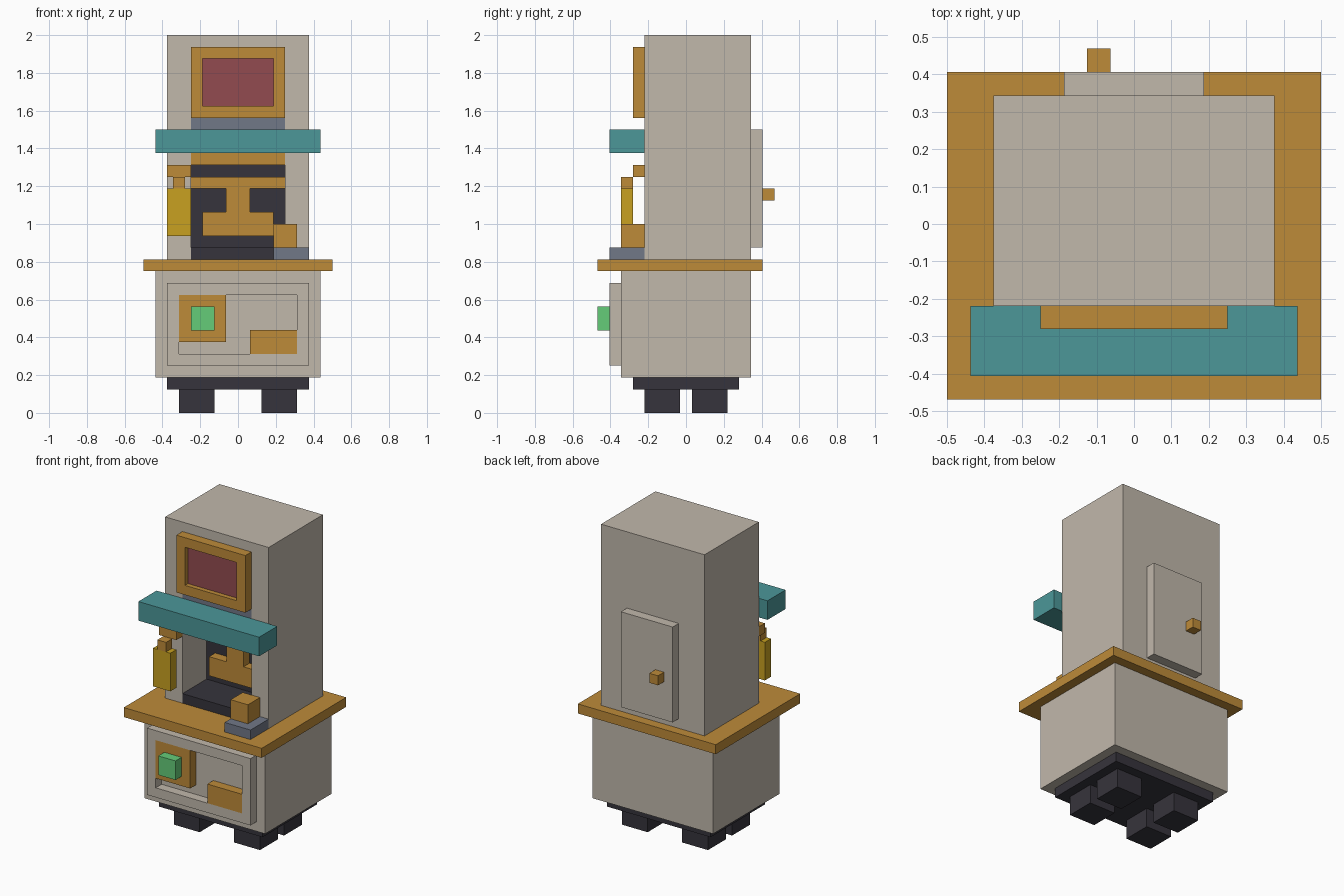
import bpy
import bmesh
from mathutils import Vector

U = 1 / 16  # the model sits on a grid of 1/16 unit

if "Cube" in bpy.data.objects:
    bpy.data.objects.remove(bpy.data.objects["Cube"], do_unlink=True)


def linear(c):
    c /= 255
    return c / 12.92 if c <= 0.04045 else ((c + 0.055) / 1.055) ** 2.4


def make_material(name, rgb):
    colour = [linear(c) for c in rgb] + [1]
    mat = bpy.data.materials.new(name)
    mat.use_nodes = True
    mat.diffuse_color = colour
    mat.node_tree.nodes["Principled BSDF"].inputs["Base Color"].default_value = colour
    return mat


beige = make_material("warm beige", (193, 184, 171))
wood = make_material("orange wood", (190, 139, 57))
teal = make_material("teal", (76, 151, 153))
dark = make_material("charcoal", (54, 52, 60))
steel = make_material("blue grey", (113, 120, 135))
red = make_material("dull red", (146, 75, 80))
yellow = make_material("mustard", (200, 161, 33))
green = make_material("green", (101, 204, 121))


def box(name, mat, x, y, z, recess=None):
    """Box from grid ranges; recess = (x range, z range, depth, floor material) cut in its front."""
    bm = bmesh.new()
    bmesh.ops.create_cube(bm, size=1)
    for v in bm.verts:
        v.co = Vector([r[int(c > 0)] for c, r in zip(v.co, (x, y, z))])
    mesh = bpy.data.meshes.new(name)
    mesh.materials.append(mat)
    if recess:
        rx, rz, depth, floor_mat = recess
        mesh.materials.append(floor_mat)
        bm.normal_update()
        front = min(bm.faces, key=lambda f: f.calc_center_median().y)
        bmesh.ops.inset_individual(bm, faces=[front], thickness=0.2)
        mid = front.calc_center_median()
        for v in front.verts:
            v.co.x = rx[int(v.co.x > mid.x)]
            v.co.z = rz[int(v.co.z > mid.z)]
        bmesh.ops.inset_individual(bm, faces=[front], thickness=0)
        for v in front.verts:
            v.co.y += depth
        front.material_index = 1
    bmesh.ops.scale(bm, vec=(U, U, U), verts=bm.verts)
    bmesh.ops.recalc_face_normals(bm, faces=bm.faces)
    bm.to_mesh(mesh)
    bm.free()
    obj = bpy.data.objects.new(name, mesh)
    bpy.context.collection.objects.link(obj)
    return obj


# Feet and plinth
for side, x in (("right", (-5, -2)), ("left", (2, 5))):
    for end, y in (("front", (-3.5, -0.5)), ("back", (0.5, 3.5))):
        box(f"{end}_{side}_foot", dark, x, y, (0, 2))
box("plinth", dark, (-6, 6), (-4.5, 4.5), (2, 3))

# Lower cabinet with its recessed front panel
box("lower_cabinet", beige, (-7, 7), (-5.5, 5.5), (3, 12))
box("front_panel", beige, (-6, 6), (-6.5, -5.5), (4, 11), ((-5, 5), (5, 10), 0.98, beige))
box("button_plate", wood, (-5, -1), (-6.5, -5.5), (6, 10))
box("button", green, (-4, -2), (-7.5, -6.5), (7, 9))
box("return_tray", wood, (1, 5), (-6.5, -5.5), (5, 7))

# Counter
box("counter", wood, (-8, 8), (-7.5, 6.5), (12, 13))

# Upper cabinet with a deep niche
box("upper_cabinet", beige, (-6, 6), (-3.5, 5.5), (12.5, 32), ((-4, 4), (13, 25), 4, dark))
box("niche_floor", dark, (-4, 4), (-3.5, 0.5), (13, 14))
box("niche_lintel", wood, (-4, 4), (-3.5, 0.5), (21, 22))
box("niche_header", steel, (-4, 4), (-3.5, 0.5), (22, 25))

# Stepped fitting on the back of the niche
for name, half, z in (("base", 3, (15, 17)), ("neck", 1, (17, 19)), ("top", 4, (19, 20))):
    box(f"niche_fitting_{name}", wood, (-half, half), (-0.5, 0.5), z)

# Awning and screen
box("awning", teal, (-7, 7), (-6.5, -3.5), (22, 24))
box("screen_frame", wood, (-4, 4), (-4.5, -3.5), (25, 31), ((-3, 3), (26, 30), 0.5, red))

# Hanging handle on the right
box("handle_bracket", wood, (-6, -4), (-4.5, -3.5), (20, 21))
box("handle_neck", wood, (-5.5, -4.5), (-5.5, -4.5), (19, 20))
box("handle_grip", yellow, (-6, -4), (-5.5, -4.5), (15, 19))

# Small block on a plate, on the left of the counter
box("counter_plate", steel, (3, 6), (-6.5, -3.5), (13, 14))
box("counter_block", wood, (3, 5), (-5.5, -3.5), (14, 16))

# Rear door
box("rear_door", beige, (-3, 3), (5.5, 6.5), (14, 24))
box("rear_door_knob", wood, (-2, -1), (6.5, 7.5), (18, 19))
